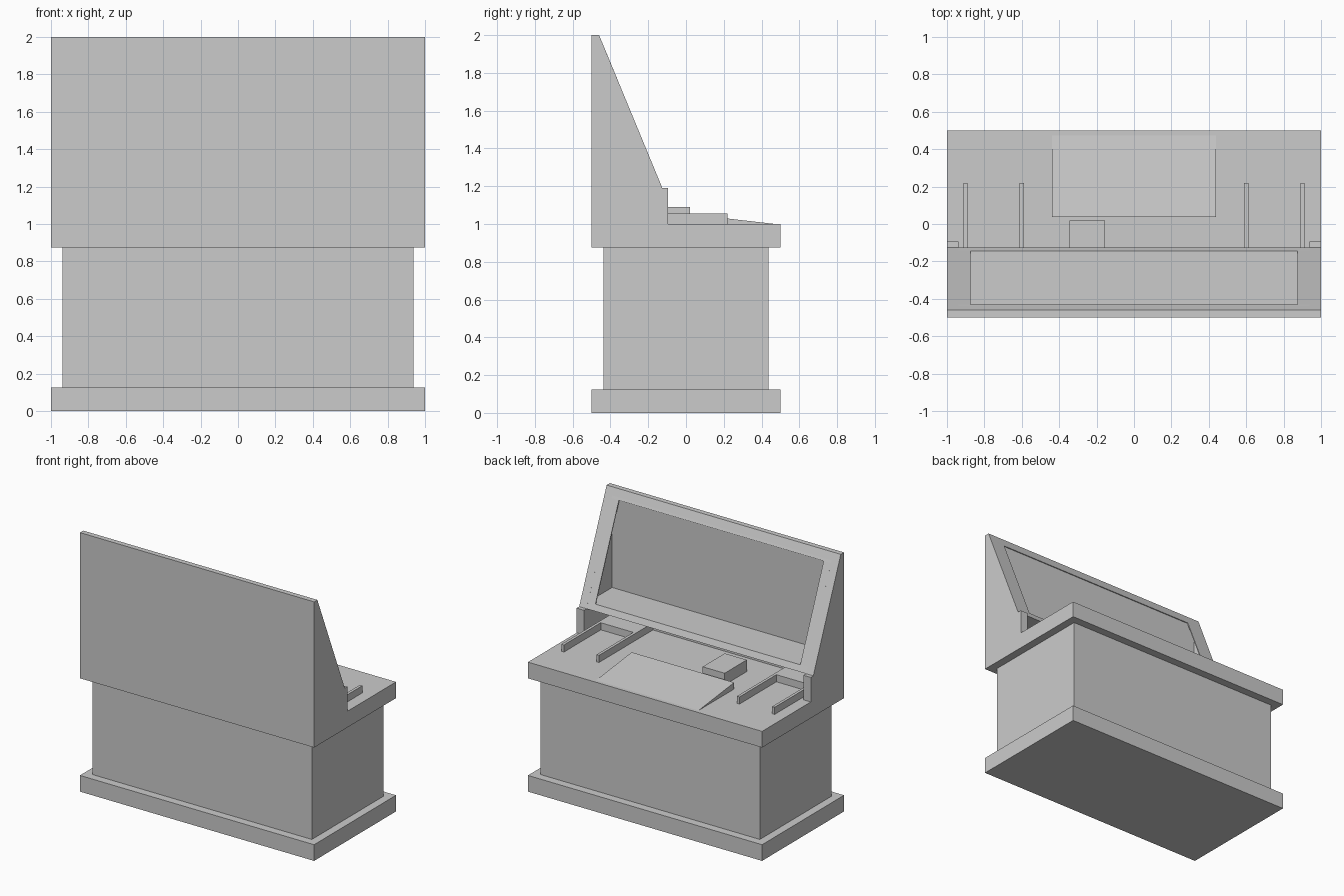
import bpy, bmesh

if "Cube" in bpy.data.objects:
    bpy.data.objects.remove(bpy.data.objects["Cube"])


def prism(name, x0, x1, profile):
    """Extrude a (y, z) profile from x0 to x1."""
    bm = bmesh.new()
    face = bm.faces.new([bm.verts.new((x0, y, z)) for y, z in profile])
    out = bmesh.ops.extrude_face_region(bm, geom=[face])
    moved = [v for v in out["geom"] if isinstance(v, bmesh.types.BMVert)]
    bmesh.ops.translate(bm, verts=moved, vec=(x1 - x0, 0, 0))
    bmesh.ops.recalc_face_normals(bm, faces=bm.faces)
    mesh = bpy.data.meshes.new(name)
    bm.to_mesh(mesh)
    bm.free()
    obj = bpy.data.objects.new(name, mesh)
    bpy.context.collection.objects.link(obj)
    return obj


def box(name, x0, x1, y0, y1, z0, z1):
    return prism(name, x0, x1, [(y0, z0), (y1, z0), (y1, z1), (y0, z1)])


IN = 0.9375    # inner face of the side panels
BACK = -0.4375  # inner face of the tall panel

# Pedestal and counter
box("plinth", -1, 1, -0.5, 0.5, 0, 0.125)
box("cabinet_body", -IN, IN, -0.4375, 0.4375, 0.125, 0.875)
box("counter", -1, 1, -0.5, 0.5, 0.875, 1)

# Hollow sloped hood: tall panel, shelf and the top bar of the opening
prism("hood_panel", -IN, IN,
      [(-0.5, 1), (BACK, 1), (BACK, 1.945), (-0.46, 2), (-0.5, 2)])
prism("hood_shelf", -IN, IN,
      [(BACK, 1.19), (-0.125, 1.19), (-0.144, 1.235), (BACK, 1.235)])
prism("opening_top_bar", -IN, IN,
      [(BACK, 1.928), (-0.43, 1.928), (BACK, 1.945)])

for side, s in (("left", -1), ("right", 1)):
    # Side panel with the small step at the foot of the slope
    prism(f"{side}_side_panel", s * IN, s,
          [(-0.5, 1), (-0.094, 1), (-0.094, 1.19), (-0.125, 1.19),
           (-0.46, 2), (-0.5, 2)])
    # Thin side strip of the opening frame
    prism(f"{side}_opening_strip", s * 0.875, s * IN,
          [(-0.144, 1.235), (-0.43, 1.928), (-0.4375, 1.928), (-0.152, 1.235)])
    # Pair of rails joined by a low block under the hood
    for x in (0.6, 0.9):
        box(f"{side}_rail", s * x - 0.011, s * x + 0.011, -0.23, 0.22, 1, 1.055)
    box(f"{side}_rail_block", s * 0.589, s * 0.911, BACK, -0.23, 1, 1.055)

# Items on the counter
prism("sloped_plate", -0.4375, 0.4375, [(0.0375, 1), (0.0375, 1.05), (0.472, 1)])
box("small_box", -0.344, -0.156, -0.25, 0.02, 1, 1.09)
